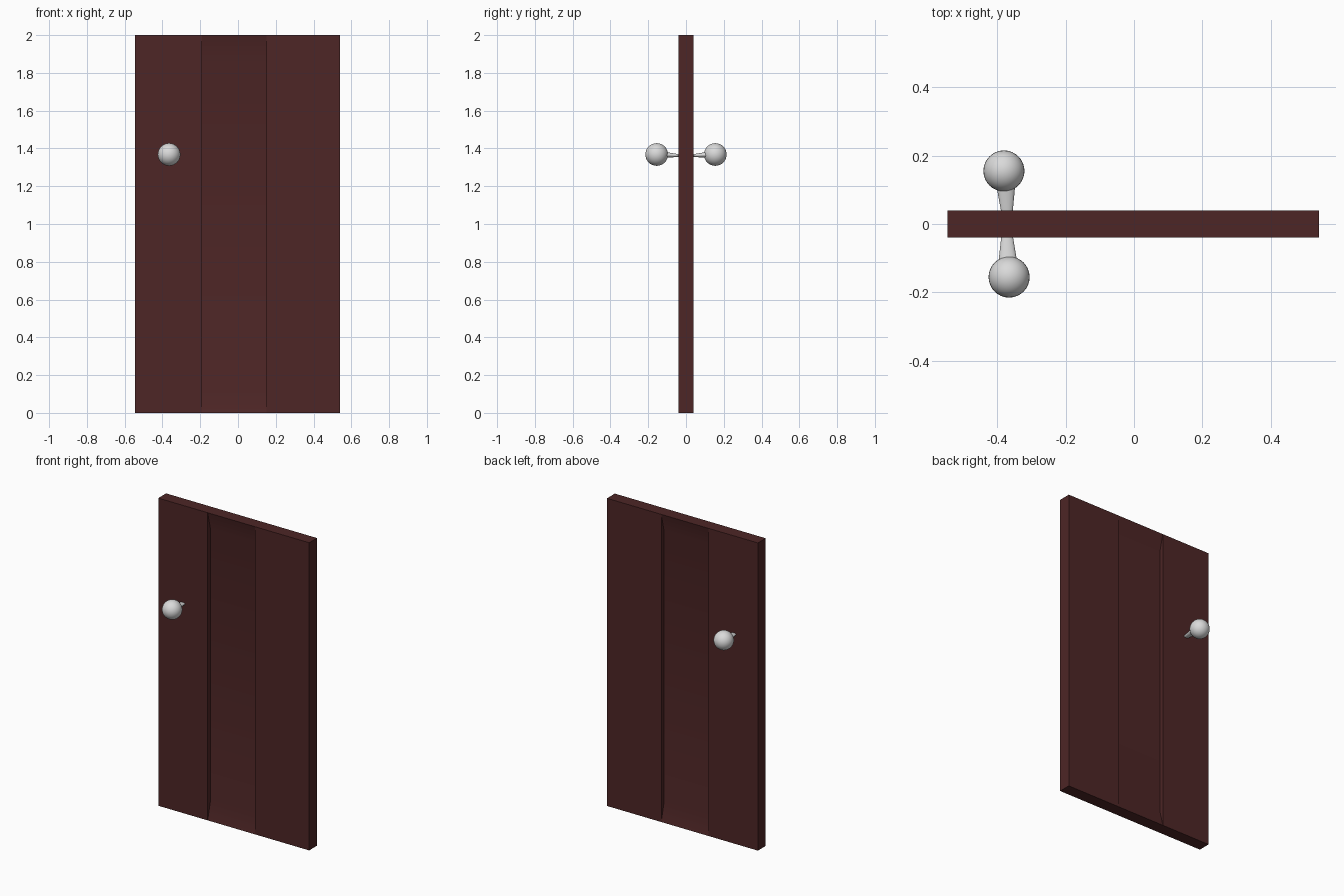
import bpy, bmesh
from mathutils import Matrix, Vector

cube = bpy.data.objects.get("Cube")
if cube:
    bpy.data.objects.remove(cube, do_unlink=True)


def material(name, rgb):
    mat = bpy.data.materials.new(name)
    mat.use_nodes = True
    mat.diffuse_color = (*rgb, 1)
    mat.node_tree.nodes["Principled BSDF"].inputs["Base Color"].default_value = (*rgb, 1)
    return mat


def add_object(name, bm, mat):
    bmesh.ops.recalc_face_normals(bm, faces=bm.faces)
    mesh = bpy.data.meshes.new(name)
    bm.to_mesh(mesh)
    bm.free()
    mesh.materials.append(mat)
    obj = bpy.data.objects.new(name, mesh)
    bpy.context.collection.objects.link(obj)
    bpy.ops.object.select_all(action="DESELECT")
    obj.select_set(True)
    bpy.context.view_layer.objects.active = obj
    bpy.ops.object.shade_smooth_by_angle(angle=0.6)
    return obj


wood = material("dark red wood", (0.075, 0.019, 0.019))
metal = material("light grey metal", (0.7, 0.7, 0.7))

HALF = 0.04
DEPTH = 0.027
LEFT, RIGHT = -0.19, 0.15


# Door slab: two solid planks joined by a sunken centre panel
def plank(name, x0, x1):
    bm = bmesh.new()
    bmesh.ops.create_cube(bm, size=1, matrix=Matrix.Translation(((x0 + x1) / 2, 0, 1))
                          @ Matrix.Diagonal((x1 - x0, 2 * HALF, 2, 1)))
    add_object(name, bm, wood)


plank("door_plank_right", -0.545, LEFT)
plank("door_plank_left", RIGHT, 0.54)

# Centre panel: full thickness at the ends, ramping down to the recess
outline = [(HALF, 0), (HALF - DEPTH, 0.11), (HALF - DEPTH, 1.89), (HALF, 2)]
profile = outline + [(-y, z) for y, z in reversed(outline)]
bm = bmesh.new()
face = bm.faces.new([bm.verts.new((LEFT, y, z)) for y, z in profile])
side = bmesh.ops.extrude_face_region(bm, geom=[face])
bmesh.ops.translate(bm, vec=(RIGHT - LEFT, 0, 0),
                    verts=[v for v in side["geom"] if isinstance(v, bmesh.types.BMVert)])
add_object("centre_panel", bm, wood)

# Knobs with flattened stems that flare outward
for label, sign, x in (("front", -1, -0.365), ("back", 1, -0.38)):
    centre = Vector((x, sign * 0.155, 1.368))
    bm = bmesh.new()
    bmesh.ops.create_uvsphere(bm, u_segments=32, v_segments=16, radius=0.06,
                              matrix=Matrix.Translation(centre))
    add_object(label + "_knob", bm, metal)

    bm = bmesh.new()
    rings = []
    for y, rx, rz, cx, cz in ((0.03, 0.016, 0.006, -0.371, 1.362),
                              (0.13, 0.03, 0.018, (x - 0.371) / 2, 1.367)):
        ring = bmesh.ops.create_circle(bm, segments=24, radius=1, cap_ends=True,
                                       matrix=Matrix.Translation((cx, sign * y, cz))
                                       @ Matrix.Diagonal((rx, 1, rz, 1))
                                       @ Matrix.Rotation(1.5707963, 4, "X"))
        rings.append(ring["verts"])
    for i in range(24):
        j = (i + 1) % 24
        bm.faces.new((rings[0][i], rings[0][j], rings[1][j], rings[1][i]))
    add_object(label + "_knob_stem", bm, metal)
